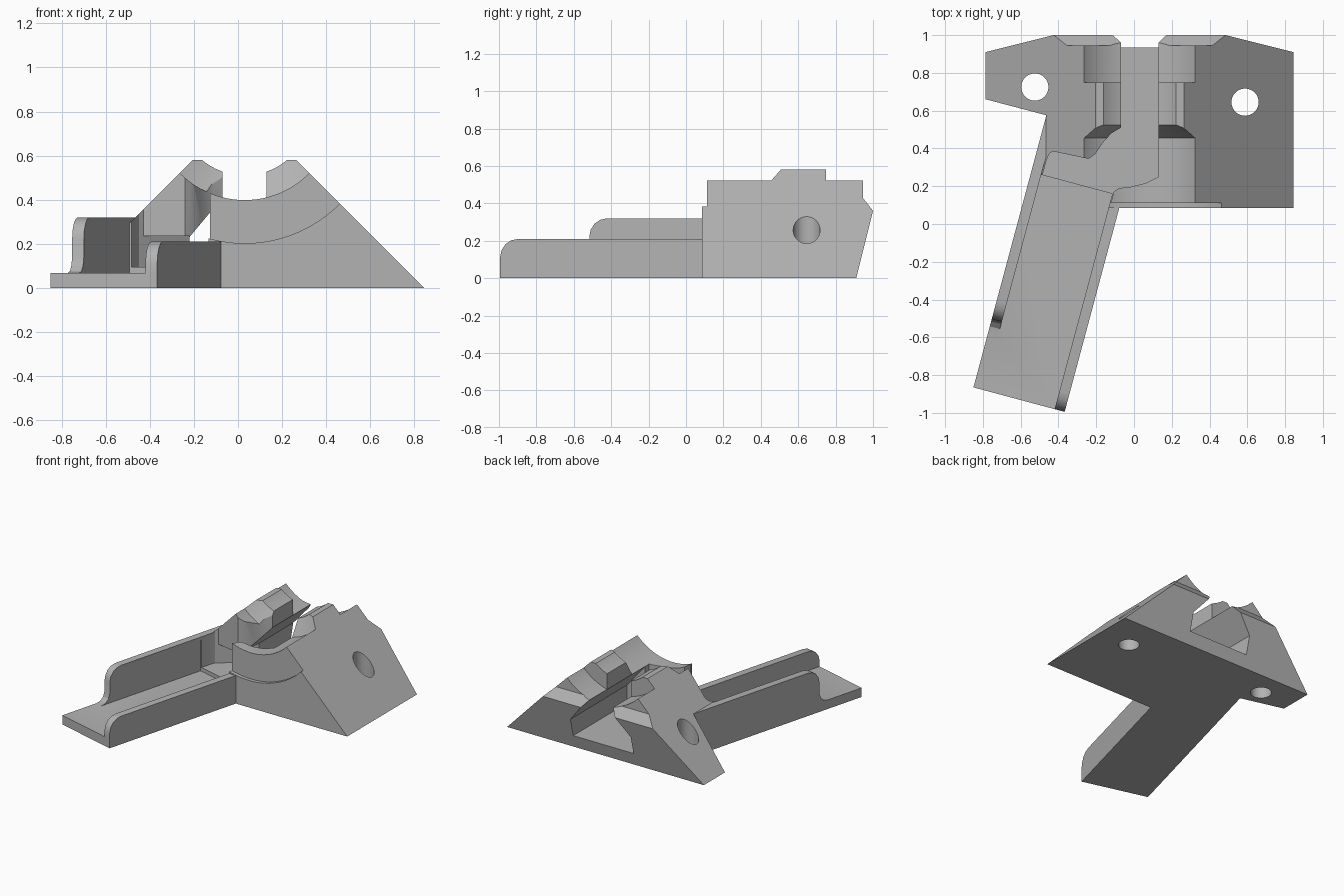
import bpy, bmesh, math
from mathutils import Matrix, Vector

cube = bpy.data.objects.get("Cube")
if cube:
    bpy.data.objects.remove(cube, do_unlink=True)

grey = bpy.data.materials.new("light grey plastic")
grey.use_nodes = True
colour = (0.45, 0.45, 0.45, 1)
grey.diffuse_color = colour
grey.node_tree.nodes["Principled BSDF"].inputs["Base Color"].default_value = colour

MID = 0.03            # centre line of the clamp
BORE_Z = 0.81         # height of the bore axis
ARM = Matrix.Translation((-0.85, -0.865, 0)) @ Matrix.Rotation(math.radians(-15), 4, 'Z')
PLACE = {'x': lambda a, b, h: (h, a, b),
         'y': lambda a, b, h: (a, h, b),
         'z': lambda a, b, h: (a, b, h)}


def finish(name, bm, matrix=None):
    if matrix:
        bm.transform(matrix)
    bmesh.ops.recalc_face_normals(bm, faces=bm.faces[:])
    mesh = bpy.data.meshes.new(name)
    bm.to_mesh(mesh)
    bm.free()
    mesh.materials.append(grey)
    obj = bpy.data.objects.new(name, mesh)
    bpy.context.collection.objects.link(obj)
    return obj


def prism(name, outline, low, high, axis='z', matrix=None):
    """Extrude a flat outline along one axis."""
    bm = bmesh.new()
    ends = [[bm.verts.new(PLACE[axis](a, b, h)) for a, b in outline] for h in (low, high)]
    bm.faces.new(ends[0])
    bm.faces.new(ends[1])
    for i in range(len(outline)):
        j = (i + 1) % len(outline)
        bm.faces.new((ends[0][i], ends[0][j], ends[1][j], ends[1][i]))
    return finish(name, bm, matrix)


def rect(a, b, c, d):
    return [(a, b), (c, b), (c, d), (a, d)]


def lathe(name, profile, steps=96):
    """Turn a (y, radius) profile round the bore axis."""
    bm = bmesh.new()
    rings = []
    for y, r in profile:
        rings.append([bm.verts.new((MID + r * math.sin(math.tau * k / steps), y,
                                    BORE_Z + r * math.cos(math.tau * k / steps)))
                      for k in range(steps)])
    for p, q in zip(rings, rings[1:]):
        for k in range(steps):
            j = (k + 1) % steps
            bm.faces.new((p[k], p[j], q[j], q[k]))
    bm.faces.new(rings[0])
    bm.faces.new(rings[-1])
    return finish(name, bm)


def combine(target, tool, operation):
    mod = target.modifiers.new(operation, 'BOOLEAN')
    mod.operation, mod.solver, mod.object = operation, 'EXACT', tool
    with bpy.context.temp_override(object=target, active_object=target):
        bpy.ops.object.modifier_apply(modifier=mod.name)
    bpy.data.objects.remove(tool, do_unlink=True)


def mirrored(half):
    """Complete a left half outline across the centre line."""
    return half + [(2 * MID - x, z) for x, z in reversed(half)]


# Wedge body with two 45 degree flanks
body = prism("clamp_body", mirrored([(-0.785, 0), (-0.205, 0.58)]), 0.085, 1.1, 'y')

# Sloping, chamfered back
combine(body, prism("back_cut", [(0.885, -0.1), (1.0, 0.36), (0.945, 0.43), (0.945, 0.8),
                                 (1.3, 0.8), (1.3, -0.1)], -2, 2, 'x'), 'DIFFERENCE')
# Space beside the arm
combine(body, prism("side_cut", [(-1, 0.717), (-0.462, 0.575), (-0.62, -0.01), (-1, -0.01)],
                    -1, 1), 'DIFFERENCE')
# Stepped round bore that shapes the jaw tops
combine(body, lathe("bore_cut", [(0.05, 0.608), (0.112, 0.608), (0.112, 0.412), (0.455, 0.412),
                                 (0.525, 0.3), (0.748, 0.3), (0.748, 0.412), (1.2, 0.412)]),
        'DIFFERENCE')

# Angled arm: floor and two side walls with rounded ends
combine(body, prism("arm_floor", rect(0, 0, 0.5, 1.2), 0, 0.068, 'z', ARM), 'UNION')
tall = [(0.3, 0), (0.3, 0.068), (0.335, 0.075), (0.362, 0.1), (0.375, 0.14), (0.375, 0.22),
        (0.383, 0.26), (0.405, 0.292), (0.436, 0.312), (0.475, 0.32), (1.49, 0.32), (1.49, 0)]
combine(body, prism("tall_wall", tall, 0, 0.055, 'x', ARM), 'UNION')
low = [(0, 0), (0, 0.11), (0.008, 0.148), (0.03, 0.181), (0.062, 0.202), (0.1, 0.21),
       (1.2, 0.21), (1.2, 0)]
combine(body, prism("low_wall", low, 0.445, 0.5, 'x', ARM), 'UNION')

# Straight channel, wide below and narrow at the top
channel = mirrored([(-0.22, 0.095), (-0.22, 0.23), (-0.07, 0.41), (-0.07, 0.9)])
combine(body, prism("channel_cut", channel, 0.3, 1.2, 'y'), 'DIFFERENCE')
# Arm channel running into the body
combine(body, prism("arm_channel_cut", rect(0.055, 0.9, 0.445, 1.18), 0.068, 1, 'z', ARM),
        'DIFFERENCE')
# Curved opening between the arm and the channel
opening = [(-0.5, 0.2), (-0.462, 0.34), (-0.45, 0.37), (-0.43, 0.385), (-0.24, 0.345),
           (-0.205, 0.37), (-0.165, 0.43), (-0.12, 0.48), (-0.07, 0.51), (-0.07, 0.6),
           (0.13, 0.6), (0.13, 0.25), (0.06, 0.216), (-0.02, 0.196), (-0.08, 0.19),
           (-0.108, 0.17), (-0.12, 0.12), (-0.2, 0.1)]
combine(body, prism("opening_cut", opening, 0.095, 1, 'z'), 'DIFFERENCE')
# Pocket under the jaws
pocket = [(-0.46, 0.33), (-0.43, 0.385), (-0.22, 0.56), (0.28, 0.56), (0.28, 0.32),
          (0.13, 0.25), (-0.1, 0.2)]
combine(body, prism("pocket_cut", pocket, 0.095, 0.235, 'z'), 'DIFFERENCE')

# Screw holes
for x, y in ((-0.525, 0.725), (0.588, 0.645)):
    circle = [(x + 0.072 * math.cos(math.tau * k / 48), y + 0.072 * math.sin(math.tau * k / 48))
              for k in range(48)]
    combine(body, prism("hole_cut", circle, -1, 1), 'DIFFERENCE')

# Smooth shading on the curves, sharp edges elsewhere
bpy.ops.object.select_all(action='DESELECT')
body.select_set(True)
bpy.context.view_layer.objects.active = body
bpy.ops.object.shade_smooth_by_angle(angle=math.radians(25))
